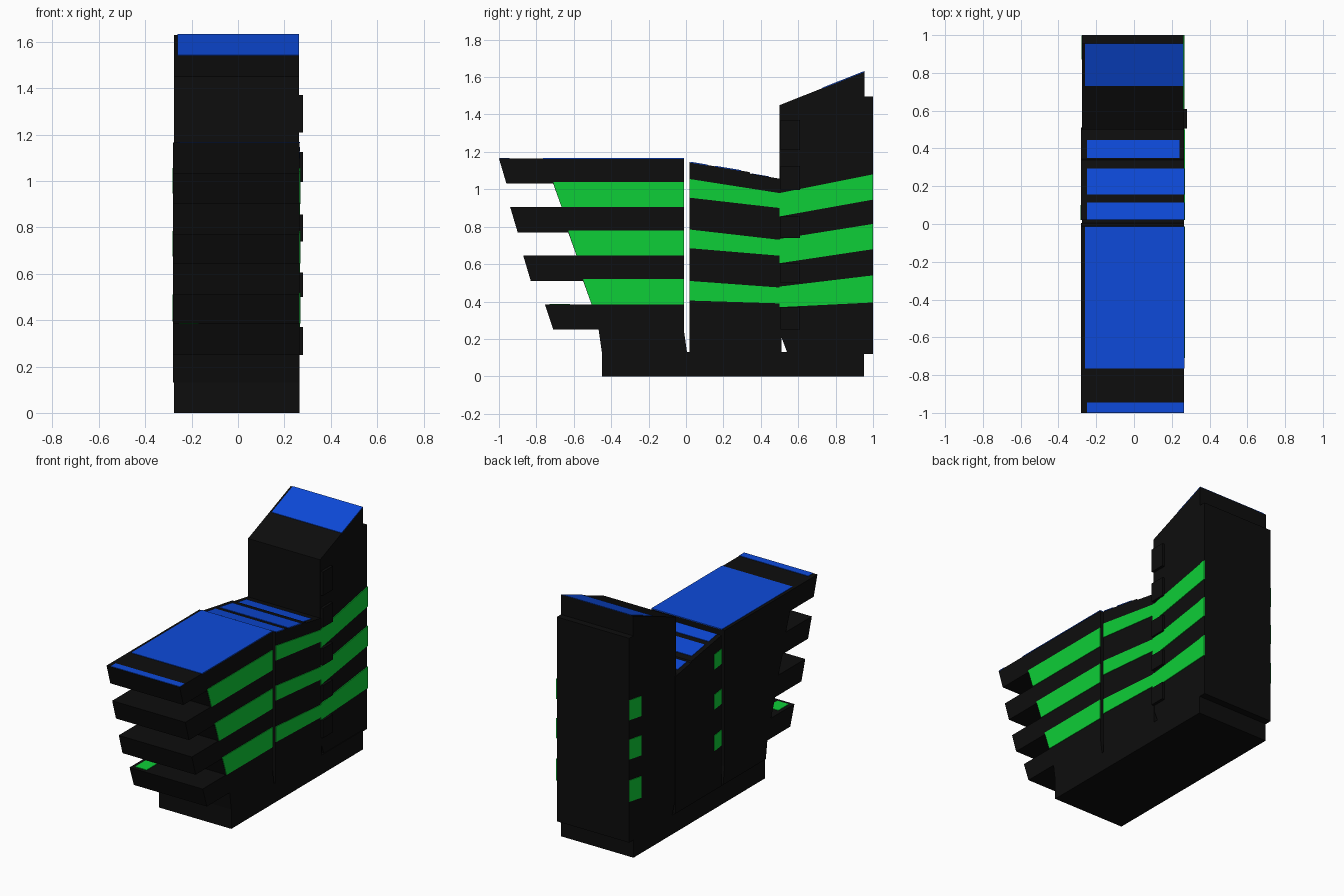
import bpy, bmesh

if "Cube" in bpy.data.objects:
    bpy.data.objects.remove(bpy.data.objects["Cube"])


def material(name, rgb):
    m = bpy.data.materials.new(name)
    m.diffuse_color = (*rgb, 1)
    m.use_nodes = True
    m.node_tree.nodes["Principled BSDF"].inputs["Base Color"].default_value = m.diffuse_color
    return m


BLACK = material("black", (0.004, 0.004, 0.004))
GREEN = material("green", (0.004, 0.62, 0.038))
BLUE = material("blue", (0.004, 0.068, 0.70))


def prism(name, profile, x0, x1, mat):
    """Extrude a (y, z) side profile from x0 to x1."""
    bm = bmesh.new()
    face = bm.faces.new([bm.verts.new((x0, y, z)) for y, z in profile])
    out = bmesh.ops.extrude_face_region(bm, geom=[face])
    moved = [v for v in out["geom"] if isinstance(v, bmesh.types.BMVert)]
    bmesh.ops.translate(bm, verts=moved, vec=(x1 - x0, 0, 0))
    bmesh.ops.recalc_face_normals(bm, faces=bm.faces)
    mesh = bpy.data.meshes.new(name)
    bm.to_mesh(mesh)
    bm.free()
    mesh.materials.append(mat)
    ob = bpy.data.objects.new(name, mesh)
    bpy.context.collection.objects.link(ob)
    return ob


def quad(y0, y1, low0, low1, high0, high1):
    return [(y0, low0), (y1, low1), (y1, high1), (y0, high0)]


def roof_plate(name, y0, y1, z0, z1, x0, x1):
    prism(name, quad(y0, y1, z0 - 0.002, z1 - 0.002, z0 + 0.003, z1 + 0.003),
          x0, x1, BLUE)


L, R = -0.28, 0.265        # main wall planes
PLATE = (R - 0.003, R + 0.004)

# Base plinth
prism("base", [(-0.45, 0), (0.952, 0), (0.952, 0.13), (-0.45, 0.13)],
      -0.275, R, BLACK)

# Front wing: overhanging slabs with recessed storeys, one toothed profile
# each slab: z bottom, z top, y bottom, y top
slabs = [(0.25, 0.385, -0.71, -0.755), (0.51, 0.645, -0.83, -0.87),
         (0.77, 0.905, -0.90, -0.94), (1.03, 1.165, -0.96, -1.0)]
# each storey front: y bottom, y top
storeys = [(-0.505, -0.55), (-0.585, -0.63), (-0.665, -0.71)]
front = [(0.005, 0.13), (-0.45, 0.13), (-0.467, 0.25)]
for i, (zb, zt, yb, yt) in enumerate(slabs):
    front += [(yb, zb), (yt, zt)]
    if i < 3:
        front += [(storeys[i][0], zt), (storeys[i][1], slabs[i + 1][0])]
front += [(-0.012, 1.165), (-0.012, 0.25)]
prism("front_wing", front, L, R, BLACK)

# Front wing window bands on the right side
for i, (yb, yt) in enumerate(storeys):
    z0, z1 = slabs[i][1], slabs[i + 1][0] + 0.01
    prism(f"front_window_{i}", [(yb, z0), (-0.012, z0), (-0.012, z1), (yt, z1)],
          *PLATE, GREEN)

# Small green patch on the lowest terrace
prism("terrace_patch", quad(-0.73, -0.62, 0.383, 0.383, 0.388, 0.388),
      -0.255, -0.17, GREEN)

# Middle wing with sloping stepped roof
prism("middle_wing", [(0.02, 0.13), (0.51, 0.13), (0.51, 1.055), (0.345, 1.083),
                      (0.34, 1.092), (0.02, 1.145)], L, R, BLACK)

# Rear tower with pitched roof, and the thicker slab on its back
prism("tower", [(0.54, 0.13), (0.955, 0.13), (0.955, 1.63), (0.5, 1.45),
                (0.5, 0.21), (0.51, 0.21)], -0.275, 0.262, BLACK)
prism("tower_back", quad(0.95, 1.0, 0.12, 0.12, 1.497, 1.497),
      -0.276, 0.263, BLACK)

# Sloping window bands, with short returns on the left wall
mid = [(0.405, 0.390, 0.510, 0.475), (0.685, 0.645, 0.785, 0.730),
       (0.955, 0.900, 1.055, 0.980)]
rear = [(0.37, 0.395, 0.48, 0.54), (0.605, 0.68, 0.735, 0.815),
        (0.855, 0.945, 0.98, 1.08)]
for i in range(3):
    prism(f"middle_window_{i}", quad(0.02, 0.5, *mid[i]), *PLATE, GREEN)
    prism(f"tower_window_{i}", quad(0.5, 1.001, *rear[i]),
          R - 0.005, R + 0.003, GREEN)
    lo, hi = mid[i][0], mid[i][2]
    prism(f"middle_left_window_{i}", quad(0.02, 0.1, lo, lo - 0.01, hi, hi - 0.01),
          L - 0.003, L + 0.003, GREEN)
    lo, hi = rear[i][1], rear[i][3]
    prism(f"tower_left_window_{i}", quad(0.87, 0.999, lo - 0.02, lo, hi - 0.02, hi),
          -0.279, -0.273, GREEN)

# Shallow dark blocks up the right side of the tower
for i, (z0, z1) in enumerate([(0.25, 0.37), (0.50, 0.605), (0.74, 0.855),
                              (0.995, 1.125), (1.21, 1.37)]):
    prism(f"side_block_{i}", quad(0.505, 0.61, z0, z0, z1, z1), 0.26, 0.28, BLACK)

# Blue roof panels
roof_plate("front_edge_panel", -0.998, -0.945, 1.165, 1.165, -0.25, R)
roof_plate("front_roof_panel", -0.765, -0.012, 1.165, 1.165, -0.26, 0.267)
for i, (y0, y1, z0, z1, xr) in enumerate([(0.025, 0.115, 1.144, 1.129, 0.267),
                                          (0.155, 0.295, 1.123, 1.0995, 0.267),
                                          (0.35, 0.445, 1.082, 1.066, 0.24)]):
    roof_plate(f"middle_roof_panel_{i}", y0, y1, z0, z1, -0.25, xr)
roof_plate("tower_roof_panel", 0.73, 0.955, 1.541, 1.63, -0.26, 0.262)
